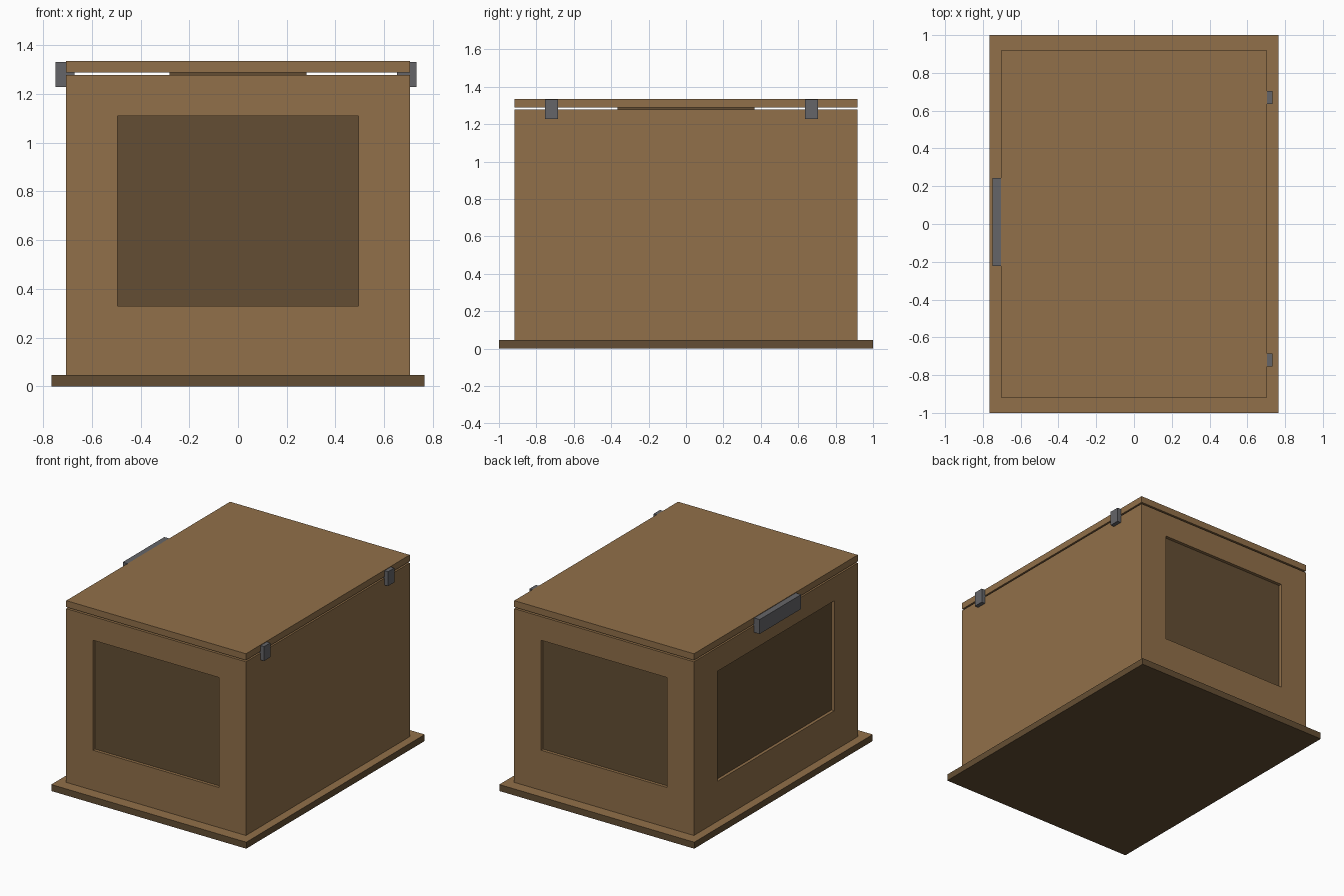
import bpy, bmesh
from mathutils import Vector

if "Cube" in bpy.data.objects:
    bpy.data.objects.remove(bpy.data.objects["Cube"])


def material(name, rgb):
    m = bpy.data.materials.new(name)
    m.diffuse_color = (*rgb, 1)
    m.use_nodes = True
    m.node_tree.nodes["Principled BSDF"].inputs["Base Color"].default_value = m.diffuse_color
    return m


WOOD = material("wood", (0.283, 0.162, 0.067))
DARK = material("dark_wood", (0.127, 0.076, 0.033))
METAL = material("metal", (0.13, 0.13, 0.14))


def box(name, lo, hi, *mats, edit=None):
    """Box between two corners, with an optional bmesh edit."""
    bm = bmesh.new()
    bmesh.ops.create_cube(bm, size=1)
    lo, hi = Vector(lo), Vector(hi)
    for v in bm.verts:
        v.co = Vector([(lo[i] + hi[i]) / 2 + v.co[i] * (hi[i] - lo[i]) for i in range(3)])
    bm.normal_update()
    if edit:
        edit(bm)
    me = bpy.data.meshes.new(name)
    bm.to_mesh(me)
    bm.free()
    for m in mats:
        me.materials.append(m)
    ob = bpy.data.objects.new(name, me)
    bpy.context.collection.objects.link(ob)
    return ob


def recess(bm):
    """Sink a dark window into the front, back and left walls."""
    for f in [f for f in bm.faces if abs(f.normal.y) > 0.5 or f.normal.x < -0.5]:
        n = f.normal.copy()
        side, half = (0, 0.495) if abs(n.y) > 0.5 else (1, 0.655)
        mid_z = f.calc_center_median().z
        for depth in (0, 0.022):
            bmesh.ops.inset_individual(bm, faces=[f], thickness=0.001)
            for v in f.verts:
                v.co[side] = half if v.co[side] > 0 else -half
                v.co.z = 1.11 if v.co.z > mid_z else 0.33
                v.co -= n * depth
        f.material_index = 1


def light_top(bm):
    for f in bm.faces:
        f.material_index = 0 if f.normal.z > 0.5 else 1


# Base board, body and lid
box("base_board", (-0.765, -1, 0), (0.765, 1, 0.046), WOOD, DARK, edit=light_top)
box("crate_body", (-0.705, -0.918, 0.046), (0.705, 0.918, 1.278), WOOD, DARK, edit=recess)
box("lid", (-0.705, -0.918, 1.289), (0.705, 0.918, 1.335), WOOD)

# Block holding the lid just above the body
box("lid_inner_block", (-0.282, -0.367, 1.27), (0.282, 0.367, 1.295), DARK)

# Latch on the left, two hinges on the right
box("latch", (-0.748, -0.223, 1.229), (-0.67, 0.243, 1.331), METAL)
for i, y in enumerate((-0.72, 0.67)):
    box(f"hinge_{i + 1}", (0.652, y - 0.035, 1.229), (0.733, y + 0.035, 1.331), METAL)
